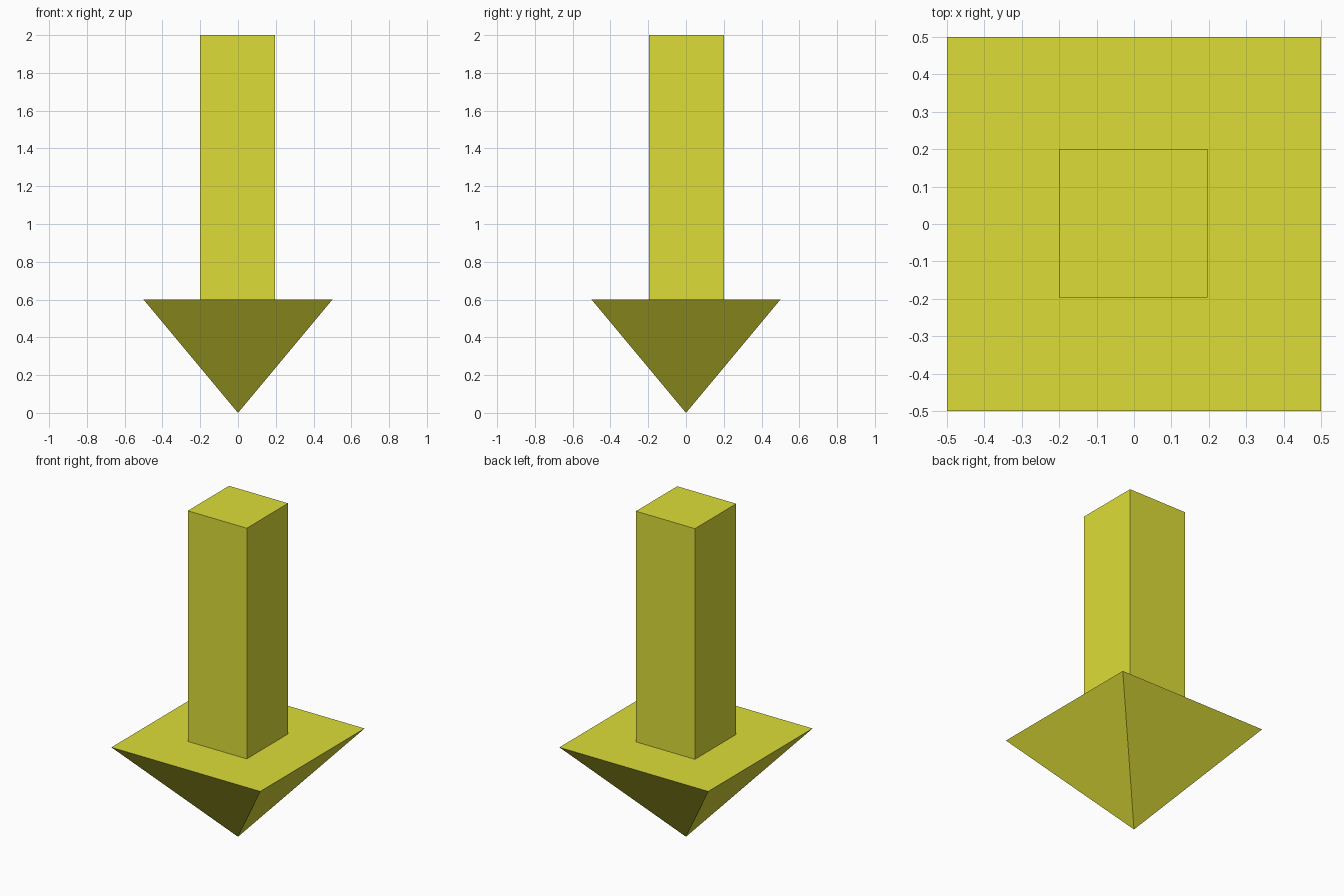
import bpy, bmesh
from mathutils import Matrix, Vector

if "Cube" in bpy.data.objects:
    bpy.data.objects.remove(bpy.data.objects["Cube"])

yellow = bpy.data.materials.new("yellow")
yellow.diffuse_color = (0.72, 0.72, 0.04, 1)
yellow.use_nodes = True
yellow.node_tree.nodes["Principled BSDF"].inputs["Base Color"].default_value = yellow.diffuse_color

HEAD_TOP, TOTAL = 0.6, 2.0


def add_part(name, bm):
    bmesh.ops.recalc_face_normals(bm, faces=bm.faces)
    mesh = bpy.data.meshes.new(name)
    bm.to_mesh(mesh)
    bm.free()
    mesh.materials.append(yellow)
    obj = bpy.data.objects.new(name, mesh)
    bpy.context.collection.objects.link(obj)
    return obj


# Arrow head: upside-down square pyramid with its tip on the ground
bm = bmesh.new()
tip = bm.verts.new((0, 0, 0))
rim = [bm.verts.new((0.5 * x, 0.5 * y, HEAD_TOP))
       for x, y in ((-1, -1), (1, -1), (1, 1), (-1, 1))]
bm.faces.new(rim)
for i in range(4):
    bm.faces.new((rim[i], tip, rim[(i + 1) % 4]))
add_part("arrow_head", bm)

# Shaft: square post standing on the head
bm = bmesh.new()
length = TOTAL - HEAD_TOP
bmesh.ops.create_cube(bm, size=1)
bmesh.ops.scale(bm, vec=Vector((0.396, 0.396, length)), verts=bm.verts)
bmesh.ops.translate(bm, vec=(-0.002, 0.002, HEAD_TOP + length / 2), verts=bm.verts)
# The underside lies on the head and is hidden, so leave it open
bottom = [f for f in bm.faces if f.calc_center_median().z < HEAD_TOP + 0.01]
bmesh.ops.delete(bm, geom=bottom, context="FACES")
add_part("arrow_shaft", bm)
